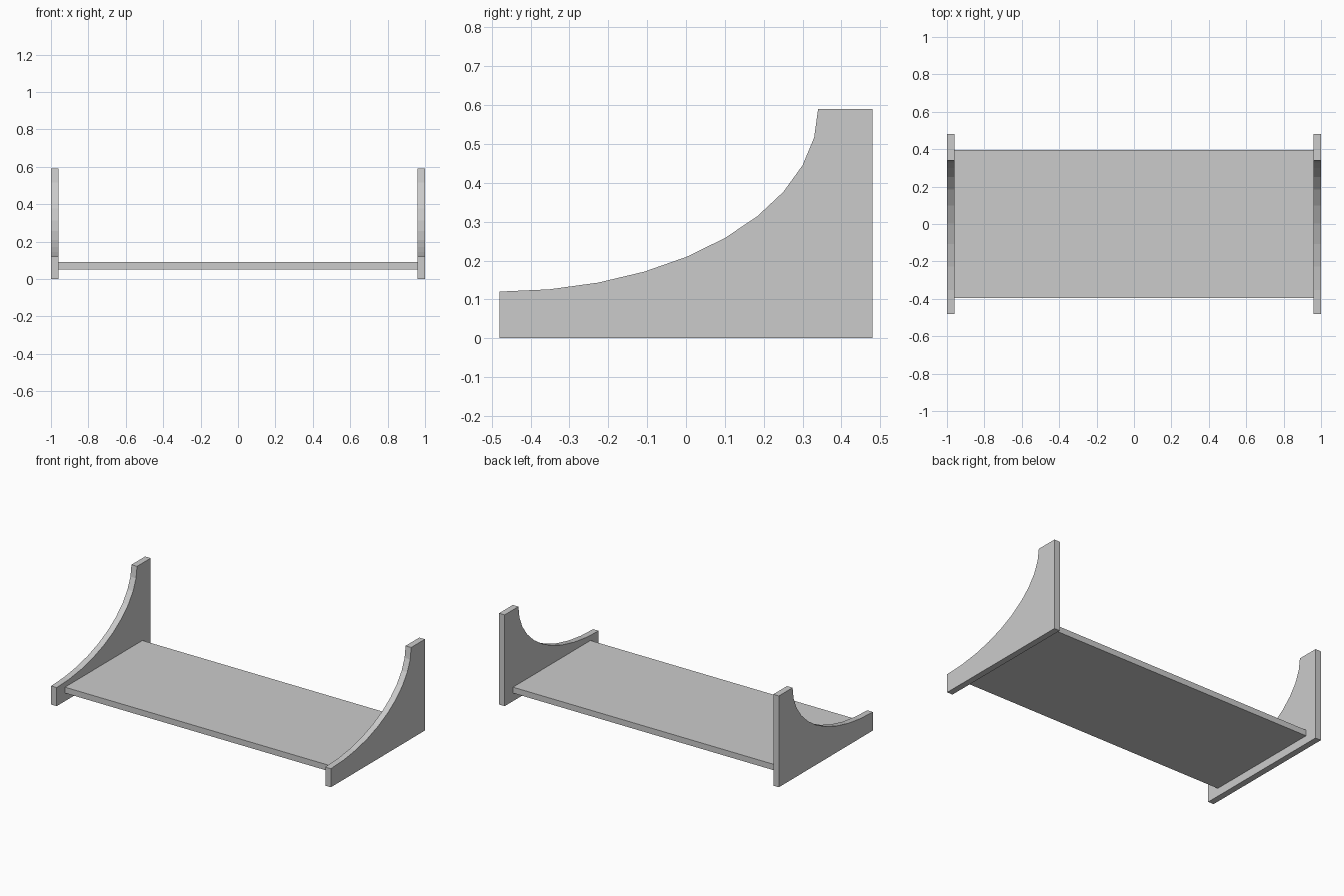
import bpy, bmesh
from math import sin, cos, radians

if "Cube" in bpy.data.objects:
    bpy.data.objects.remove(bpy.data.objects["Cube"])

HALF_DEPTH, TOP, THICK = 0.48, 0.59, 0.04


def finish(name, bm):
    bmesh.ops.recalc_face_normals(bm, faces=bm.faces)
    mesh = bpy.data.meshes.new(name)
    bm.to_mesh(mesh)
    bm.free()
    obj = bpy.data.objects.new(name, mesh)
    bpy.context.collection.objects.link(obj)
    return obj


# Side panel outline (y, z): straight foot and back, elliptical scooped front
outline = [(-HALF_DEPTH, 0), (HALF_DEPTH, 0), (HALF_DEPTH, TOP)]
for i in range(10, -1, -1):
    a = radians(9 * i)
    outline.append((-HALF_DEPTH + 0.82 * sin(a), TOP - 0.47 * cos(a)))


def side_panel(name, x):
    bm = bmesh.new()
    face = bm.faces.new([bm.verts.new((x, y, z)) for y, z in outline])
    ext = bmesh.ops.extrude_face_region(bm, geom=[face])
    verts = [g for g in ext["geom"] if isinstance(g, bmesh.types.BMVert)]
    bmesh.ops.translate(bm, verts=verts, vec=(THICK, 0, 0))
    return finish(name, bm)


side_panel("left_side_panel", -1.0)
side_panel("right_side_panel", 1.0 - THICK)

# Shelf board between the panels
bm = bmesh.new()
bmesh.ops.create_cube(bm, size=1)
bmesh.ops.scale(bm, verts=bm.verts, vec=(2 - 2 * THICK, 0.79, 0.038))
bmesh.ops.translate(bm, verts=bm.verts, vec=(0, 0, 0.071))
finish("shelf_board", bm)
